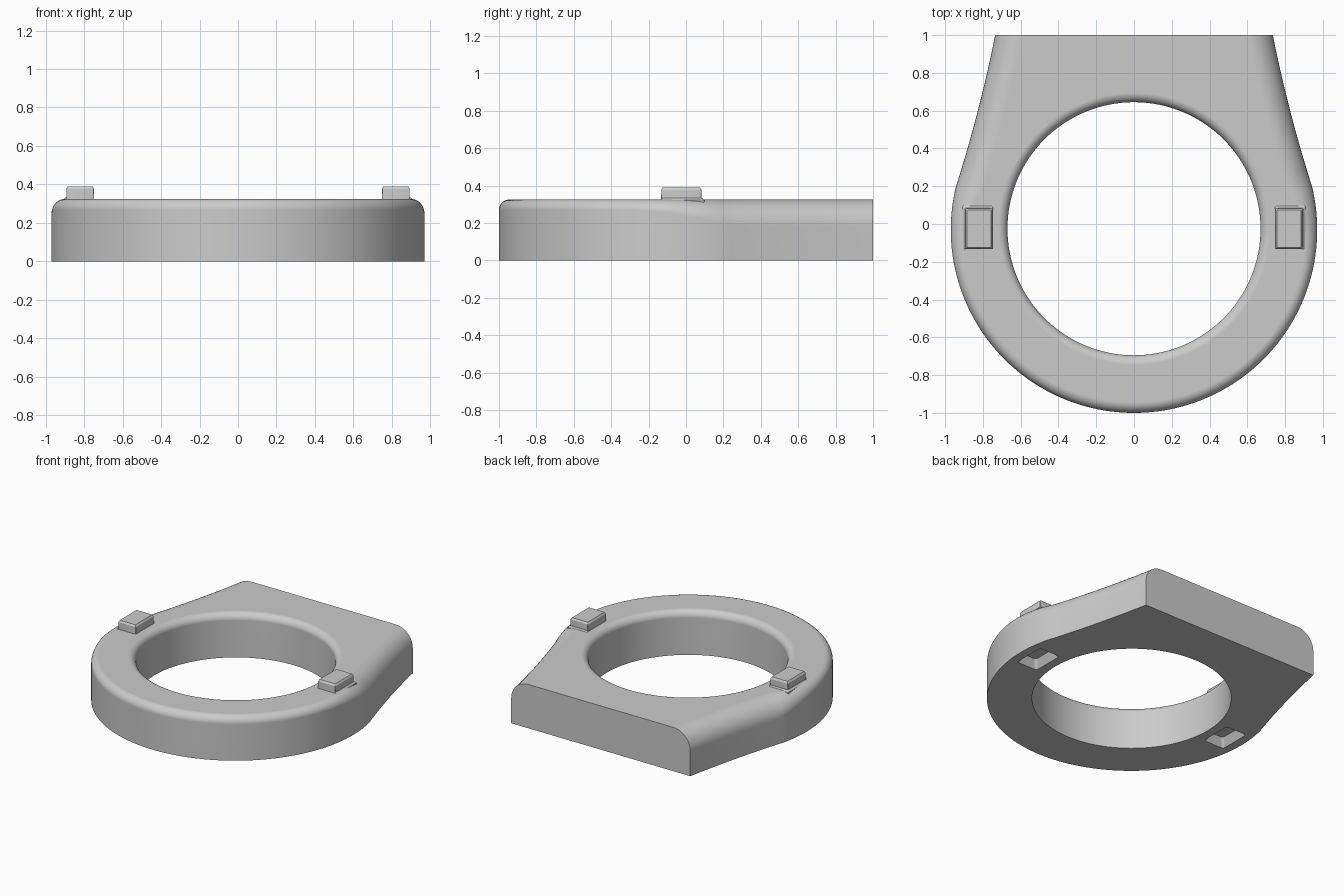
import bpy, bmesh
from math import pi, sin, cos, sqrt
from mathutils import Vector

if "Cube" in bpy.data.objects:
    bpy.data.objects.remove(bpy.data.objects["Cube"])

TOP, CY, R_OUT, R_HOLE = 0.325, -0.03, 0.97, 0.67

grey = bpy.data.materials.new("plain grey")
grey.use_nodes = True
grey.diffuse_color = (0.6, 0.6, 0.6, 1)
grey.node_tree.nodes["Principled BSDF"].inputs["Base Color"].default_value = grey.diffuse_color


def make_object(name, bm):
    bmesh.ops.recalc_face_normals(bm, faces=bm.faces)
    mesh = bpy.data.meshes.new(name)
    bm.to_mesh(mesh)
    bm.free()
    mesh.materials.append(grey)
    obj = bpy.data.objects.new(name, mesh)
    bpy.context.collection.objects.link(obj)
    return obj


def activate(obj):
    bpy.ops.object.select_all(action='DESELECT')
    obj.select_set(True)
    bpy.context.view_layer.objects.active = obj


def loft(bm, rings):
    """Skin closed rings of equal length and cap both ends."""
    rings = [[bm.verts.new(p) for p in ring] for ring in rings]
    for a, b in zip(rings, rings[1:]):
        for i in range(len(a)):
            j = (i + 1) % len(a)
            bm.faces.new((a[i], a[j], b[j], b[i]))
    bm.faces.new(rings[0])
    bm.faces.new(rings[-1])


def rounded_rect(cx, cy, hx, hy, z, r):
    """Rectangle with rounded corners."""
    pts = []
    for k, (sx, sy) in enumerate(((1, 1), (-1, 1), (-1, -1), (1, -1))):
        for s in range(4):
            a = (k + s / 3) * pi / 2
            pts.append((cx + sx * (hx - r) + r * cos(a), cy + sy * (hy - r) + r * sin(a), z))
    return pts


def fillet_radius(y):
    t = min(max((y + 0.35) / 0.57, 0), 1)
    return 0.055 + 0.083 * t * t


# Outline of the right half: curved wing, then arc to the front; mirrored for the other half
wing = []
start, ctrl, end = Vector((0.942, 0.2)), Vector((0.815, 0.6)), Vector((0.735, 1.0))
for i in range(20):
    t = 1 - i / 20
    wing.append(start * (1 - t) ** 2 + ctrl * 2 * t * (1 - t) + end * t * t)
a0 = 0.2393
arc = [Vector((R_OUT * cos(a), CY + R_OUT * sin(a)))
       for a in (a0 - (a0 + pi / 2) * i / 56 for i in range(57))]
half = wing + arc
path = half + [Vector((-p.x, p.y)) for p in reversed(half[:-1])]

# Body: upright wall with a rounded top edge swept along the outline
bm = bmesh.new()
columns = []
for i, p in enumerate(path):
    d = (path[min(i + 1, len(path) - 1)] - path[max(i - 1, 0)]).normalized()
    inward = Vector((d.y, -d.x))
    if i in (0, len(path) - 1):
        inward = Vector((-1 if p.x > 0 else 1, 0))
    r = fillet_radius(p.y)
    col = [bm.verts.new((p.x, p.y, 0))]
    for k in range(11):
        a = k / 10 * pi / 2
        q = p + inward * r * (1 - cos(a))
        col.append(bm.verts.new((q.x, q.y, TOP - r + r * sin(a))))
    columns.append(col)
for a, b in zip(columns, columns[1:]):
    for k in range(len(a) - 1):
        bm.faces.new((a[k], b[k], b[k + 1], a[k + 1]))
bm.faces.new([c[0] for c in columns])
bm.faces.new([c[-1] for c in columns])
bm.faces.new(columns[0] + columns[-1][::-1])
body = make_object("ring_body", bm)

# Hole cutter, flared at the top to round over the rim
fr = 0.05
profile = [(R_HOLE, -0.1)]
for k in range(9):
    a = k / 8 * pi / 2
    profile.append((R_HOLE + fr * (1 - cos(a)), TOP - fr + fr * sin(a)))
profile.append((R_HOLE + fr, TOP + 0.1))
bm = bmesh.new()
loft(bm, [[(r * cos(i * pi / 64), CY + 0.005 + r * sin(i * pi / 64), z) for i in range(128)]
          for r, z in profile])
cutters = [make_object("hole_cutter", bm)]

# Tapered sockets in the underside
PX, PY = 0.82, -0.025
for side in (1, -1):
    bm = bmesh.new()
    loft(bm, [rounded_rect(side * PX, PY, 0.07 + g, 0.105 + g, z, 0.02)
              for z, g in ((-0.02, 0.025), (0.0, 0.015), (0.06, -0.015))])
    cutters.append(make_object("socket_cutter", bm))

for cutter in cutters:
    cutter.hide_render = True
    mod = body.modifiers.new("cut", 'BOOLEAN')
    mod.object = cutter
    mod.operation = 'DIFFERENCE'
    mod.solver = 'EXACT'
    activate(body)
    bpy.ops.object.modifier_apply(modifier=mod.name)
for cutter in cutters:
    bpy.data.objects.remove(cutter)

activate(body)
bpy.ops.object.shade_smooth_by_angle(angle=0.6)
body.modifiers.new("even_shading", 'WEIGHTED_NORMAL').keep_sharp = True

# Stacking pegs: block with chamfered top on a thin flange
for side, label in ((1, "left"), (-1, "right")):
    bm = bmesh.new()
    loft(bm, [rounded_rect(side * PX, PY, 0.07 + g, 0.105 + g, z, 0.004)
              for z, g in ((0.3, 0.003), (0.377, 0.002), (0.39, -0.006))])
    loft(bm, [rounded_rect(side * (PX + 0.006), PY + 0.006, 0.07 + g, 0.105 + g, z, 0.006)
              for z, g in ((0.285, 0.012), (0.322, 0.012), (0.333, 0.0))])
    peg = make_object(label + "_peg", bm)
    activate(peg)
    bpy.ops.object.shade_smooth_by_angle(angle=0.5)
